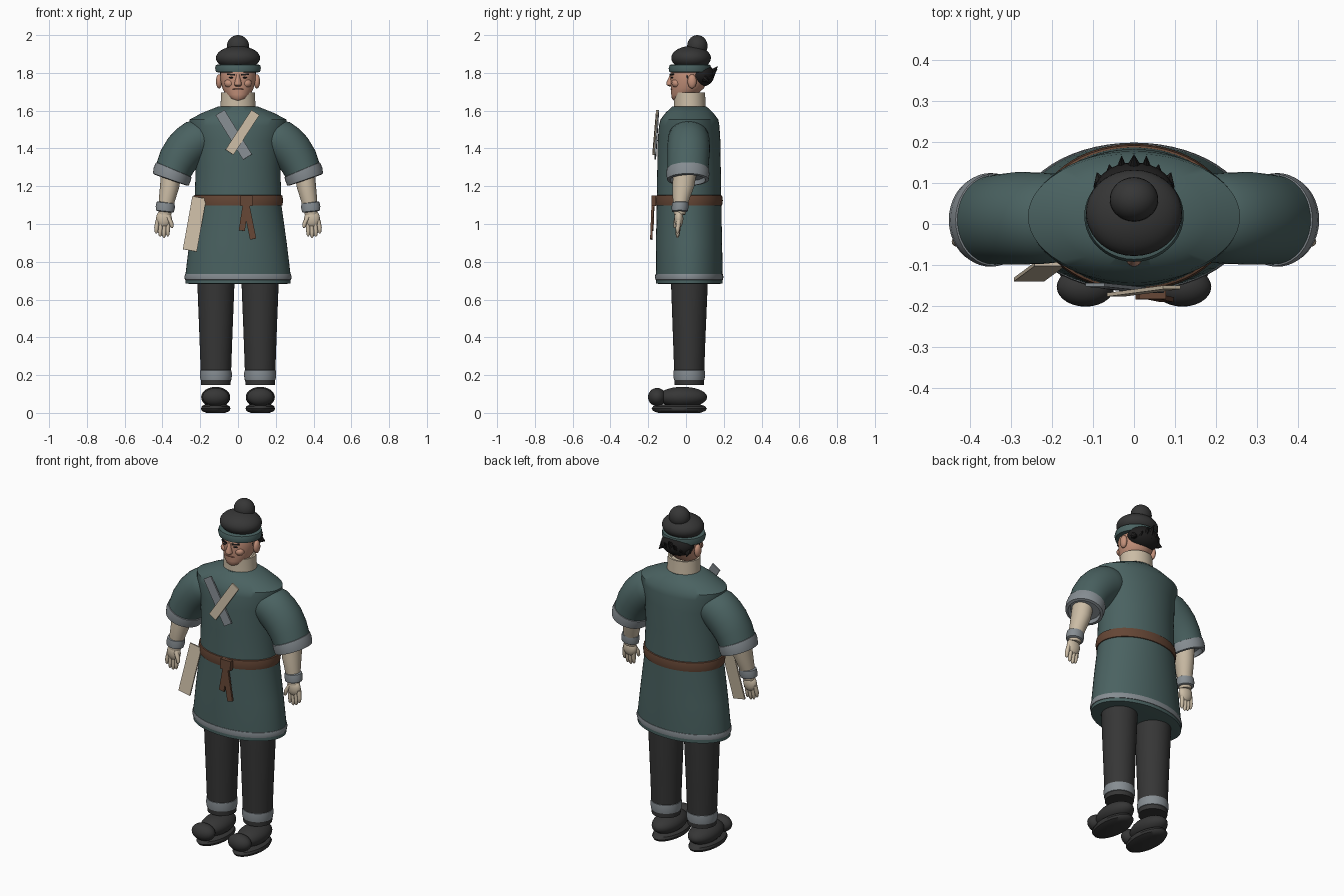
import bpy, bmesh, math
from mathutils import Vector, Matrix


def srgb(r, g, b):
    f = lambda c: c / 255 / 12.92 if c < 10 else ((c / 255 + 0.055) / 1.055) ** 2.4
    return (f(r), f(g), f(b), 1)


def material(name, rgb):
    m = bpy.data.materials.new(name)
    m.diffuse_color = srgb(*rgb)
    return m


TEAL = material("dark teal cloth", (74, 98, 97))
BLACK = material("charcoal cloth", (54, 54, 54))
HAIR = material("black hair", (32, 31, 31))
GREY = material("grey trim", (134, 141, 146))
CREAM = material("cream linen", (203, 188, 165))
BROWN = material("brown leather", (101, 70, 53))
SKIN = material("skin", (196, 145, 122))
LIP = material("dark skin", (140, 90, 76))


def finish(name, bm, mat, angle=40):
    bmesh.ops.recalc_face_normals(bm, faces=bm.faces)
    me = bpy.data.meshes.new(name)
    bm.to_mesh(me)
    bm.free()
    ob = bpy.data.objects.new(name, me)
    bpy.context.collection.objects.link(ob)
    me.materials.append(mat)
    bpy.ops.object.select_all(action='DESELECT')
    ob.select_set(True)
    bpy.context.view_layer.objects.active = ob
    bpy.ops.object.shade_smooth_by_angle(angle=math.radians(angle))
    return ob


def loft(name, rings, mat, n=40, s=1, angle=40):
    """Rings are (x, y, z, radius_x, radius_y, tilt in degrees); s=-1 mirrors in x."""
    bm = bmesh.new()
    loops = []
    for x, y, z, rx, ry, t in rings:
        t = math.radians(t)
        loop = []
        for i in range(n):
            a = 2 * math.pi * i / n
            u = rx * math.cos(a)
            loop.append(bm.verts.new((s * (x + u * math.cos(t)),
                                      y + ry * math.sin(a), z + u * math.sin(t))))
        loops.append(loop)
    for a, b in zip(loops, loops[1:]):
        for i in range(n):
            j = (i + 1) % n
            bm.faces.new((a[i], a[j], b[j], b[i]))
    bm.faces.new(loops[0])
    bm.faces.new(loops[-1])
    return finish(name, bm, mat, angle)


def column(name, cx, rows, mat, s=1, n=40):
    """Upright loft; rows are (z, centre_y, radius_x, radius_y)."""
    return loft(name, [(cx, y, z, rx, ry, 0) for z, y, rx, ry in rows], mat, n, s)


def ball(name, c, r, mat, seg=28, rot=None):
    bm = bmesh.new()
    m = Matrix.Translation(c) @ (rot or Matrix()) @ Matrix.Diagonal((*r, 1))
    bmesh.ops.create_uvsphere(bm, u_segments=seg, v_segments=seg // 2, radius=1, matrix=m)
    return finish(name, bm, mat)


def plate(name, p0, p1, width, thick, mat):
    """Flat strip running from p0 to p1, facing forward."""
    p0, p1 = Vector(p0), Vector(p1)
    d = p1 - p0
    side = d.cross(Vector((0, 1, 0))).normalized()
    nor = side.cross(d).normalized()
    m = Matrix((side * width, nor * thick, d)).transposed().to_4x4()
    m.translation = (p0 + p1) / 2
    bm = bmesh.new()
    bmesh.ops.create_cube(bm, size=1, matrix=m)
    return finish(name, bm, mat)


def spike(name, p0, p1, r, mat):
    p0, p1 = Vector(p0), Vector(p1)
    d = p1 - p0
    m = Matrix.Translation((p0 + p1) / 2) @ d.to_track_quat('Z', 'Y').to_matrix().to_4x4()
    bm = bmesh.new()
    bmesh.ops.create_cone(bm, cap_ends=True, segments=8, radius1=r, radius2=0.001,
                          depth=d.length, matrix=m)
    return finish(name, bm, mat)


# Robe with flared skirt and sloping shoulders
column("robe", 0, [(.683, .017, .255, .16), (.685, .017, .278, .176), (.735, .017, .278, .177),
                   (.9, .016, .258, .175), (1.1, .016, .23, .171), (1.3, .016, .224, .168),
                   (1.44, .016, .232, .166), (1.52, .017, .256, .160), (1.553, .018, .258, .153),
                   (1.59, .018, .185, .125), (1.622, .018, .105, .09)], TEAL, n=56)
column("hem_trim", 0, [(.703, .017, .272, .170), (.705, .017, .281, .179), (.72, .017, .284, .181),
                       (.735, .017, .280, .179), (.737, .017, .27, .170)], GREY, n=56)
column("collar", 0, [(1.59, .02, .095, .086), (1.62, .02, .093, .084), (1.697, .018, .089, .083),
                     (1.697, .018, .078, .072), (1.67, .018, .075, .07)], CREAM)

# Belt, knot and hanging ends
column("belt", 0, [(1.095, .016, .225, .166), (1.098, .016, .235, .175), (1.125, .016, .239, .179),
                   (1.15, .016, .235, .175), (1.155, .016, .222, .165)], BROWN, n=56)
plate("belt_knot", (.045, -.170, 1.15), (.045, -.172, 1.095), .065, .024, BROWN)
plate("belt_end_short", (.045, -.172, 1.13), (.02, -.178, .965), .032, .012, BROWN)
plate("belt_end_long", (.04, -.176, 1.12), (.08, -.184, .92), .034, .012, BROWN)

# Crossed chest straps and hip panel
plate("chest_strap_grey", (-.095, -.148, 1.59), (.05, -.163, 1.355), .055, .009, GREY)
plate("chest_strap_cream", (.092, -.154, 1.59), (-.045, -.172, 1.38), .05, .009, CREAM)
plate("hip_panel", (-.205, -.098, 1.14), (-.255, -.135, .86), .075, .009, CREAM)

for s, side in ((1, "left"), (-1, "right")):
    # Sleeve and cuff
    loft(side + "_sleeve", [(.15, .014, 1.455, .085, .095, 85), (.19, .014, 1.452, .103, .108, 74),
                            (.222, .014, 1.44, .112, .111, 62), (.256, .014, 1.415, .112, .112, 53),
                            (.288, .014, 1.382, .11, .112, 43), (.32, .012, 1.335, .104, .11, 32),
                            (.346, .01, 1.275, .096, .108, 23)], TEAL, s=s)
    loft(side + "_cuff", [(.338, .01, 1.29, .09, .10, 23), (.34, .01, 1.287, .102, .112, 23),
                          (.349, .01, 1.262, .104, .114, 21), (.356, .01, 1.235, .1, .11, 19),
                          (.357, .01, 1.232, .085, .094, 19), (.35, .01, 1.255, .078, .088, 20)],
         GREY, s=s)
    # Forearm and wristband
    loft(side + "_forearm", [(.352, -.005, 1.28, .055, .062, 10), (.362, -.014, 1.2, .051, .058, 10),
                             (.376, -.026, 1.13, .043, .044, 8), (.388, -.034, 1.05, .034, .03, 5)],
         CREAM, s=s, n=28)
    loft(side + "_wristband", [(.382, -.029, 1.115, .042, .038, 6), (.383, -.03, 1.112, .048, .043, 6),
                               (.385, -.031, 1.09, .051, .045, 6), (.387, -.033, 1.068, .048, .042, 6),
                               (.387, -.033, 1.064, .04, .035, 6)], GREY, s=s, n=28)
    # Hand
    ball(side + "_palm", (s * .392, -.038, 1.028), (.042, .024, .048), CREAM, 20)
    for i in range(4):
        x = .368 + i * .019
        tip = (.372 + i * .02, .935 + (0, -.008, -.002, .015)[i])
        loft(side + "_finger", [(x, -.038, 1.02, .012, .013, 0), (tip[0], -.043, tip[1] + .03, .0115, .012, 0),
                                (tip[0], -.045, tip[1] + .008, .009, .009, 0),
                                (tip[0], -.045, tip[1], .003, .003, 0)], CREAM, 12, s)
    loft(side + "_thumb", [(.375, -.045, 1.045, .014, .014, 0), (.355, -.055, 1.01, .012, .012, 0),
                           (.35, -.058, .985, .009, .009, 0), (.35, -.058, .978, .003, .003, 0)],
         CREAM, 12, s)
    # Trouser leg and ankle band
    column(side + "_trouser_leg", .117, [(.148, .017, .078, .077), (.4, .017, .087, .086),
                                         (.68, .018, .098, .097), (.8, .018, .1, .1)], BLACK, s)
    column(side + "_ankle_band", .117, [(.172, .017, .075, .074), (.175, .017, .082, .081),
                                        (.2, .017, .085, .084), (.225, .017, .083, .082),
                                        (.228, .017, .075, .074)], GREY, s)
    # Shoe
    ball(side + "_shoe_upper", (s * .118, -.018, .083), (.077, .130, .055), BLACK)
    ball(side + "_shoe_toe", (s * .118, -.153, .084), (.070, .048, .048), BLACK)
    column(side + "_shoe_sole", .118, [(0, -.036, .05, .11), (.01, -.036, .073, .138),
                                       (.022, -.036, .078, .146), (.035, -.036, .074, .138),
                                       (.045, -.036, .055, .11)], BLACK, s)
    # Ear, eye, brow and sideburn
    ball(side + "_ear", (s * .1, .032, 1.755), (.017, .024, .038), SKIN, 16)
    ball(side + "_eye", (s * .034, -.072, 1.775), (.014, .008, .005), HAIR, 12)
    plate(side + "_brow", (s * .016, -.082, 1.789), (s * .056, -.068, 1.793), .008, .009, HAIR)
    ball(side + "_cheek", (s * .045, -.05, 1.745), (.028, .026, .024), SKIN, 16)
    ball(side + "_sideburn", (s * .085, .008, 1.785), (.008, .016, .035), HAIR, 12)
    for k in range(3):
        spike(side + "_hair_tuft", (s * (.03 + .025 * k), .12 - .012 * k, 1.77),
              (s * (.03 + .03 * k), .165 - .02 * k, 1.82 - .035 * k), .02, HAIR)

# Head and face
column("head", 0, [(1.655, -.035, .028, .03), (1.665, -.028, .046, .047), (1.685, -.01, .066, .068),
                   (1.72, .008, .083, .088), (1.76, .016, .092, .098), (1.80, .018, .094, .1),
                   (1.84, .02, .085, .09)], SKIN)
column("nose", 0, [(1.728, -.075, .012, .012), (1.736, -.082, .02, .022), (1.75, -.082, .018, .022),
                   (1.775, -.076, .011, .016), (1.795, -.072, .009, .012)], SKIN, n=16)
ball("mouth", (0, -.073, 1.714), (.03, .010, .004), LIP, 16)

# Hair at the back of the head
ball("hair", (0, .078, 1.79), (.096, .072, .064), HAIR)
spike("hair_tail", (0, .12, 1.78), (0, .168, 1.835), .03, HAIR)

# Hat with band and pompom
column("hat_band", 0, [(1.803, .02, .105, .098), (1.805, .02, .117, .108), (1.825, .02, .121, .112),
                       (1.842, .022, .117, .108), (1.845, .022, .1, .095)], TEAL)
ball("hat_crown", (0, .027, 1.879), (.117, .105, .063), BLACK, 36)
ball("hat_pompom", (0, .06, 1.942), (.059, .054, .058), BLACK)
